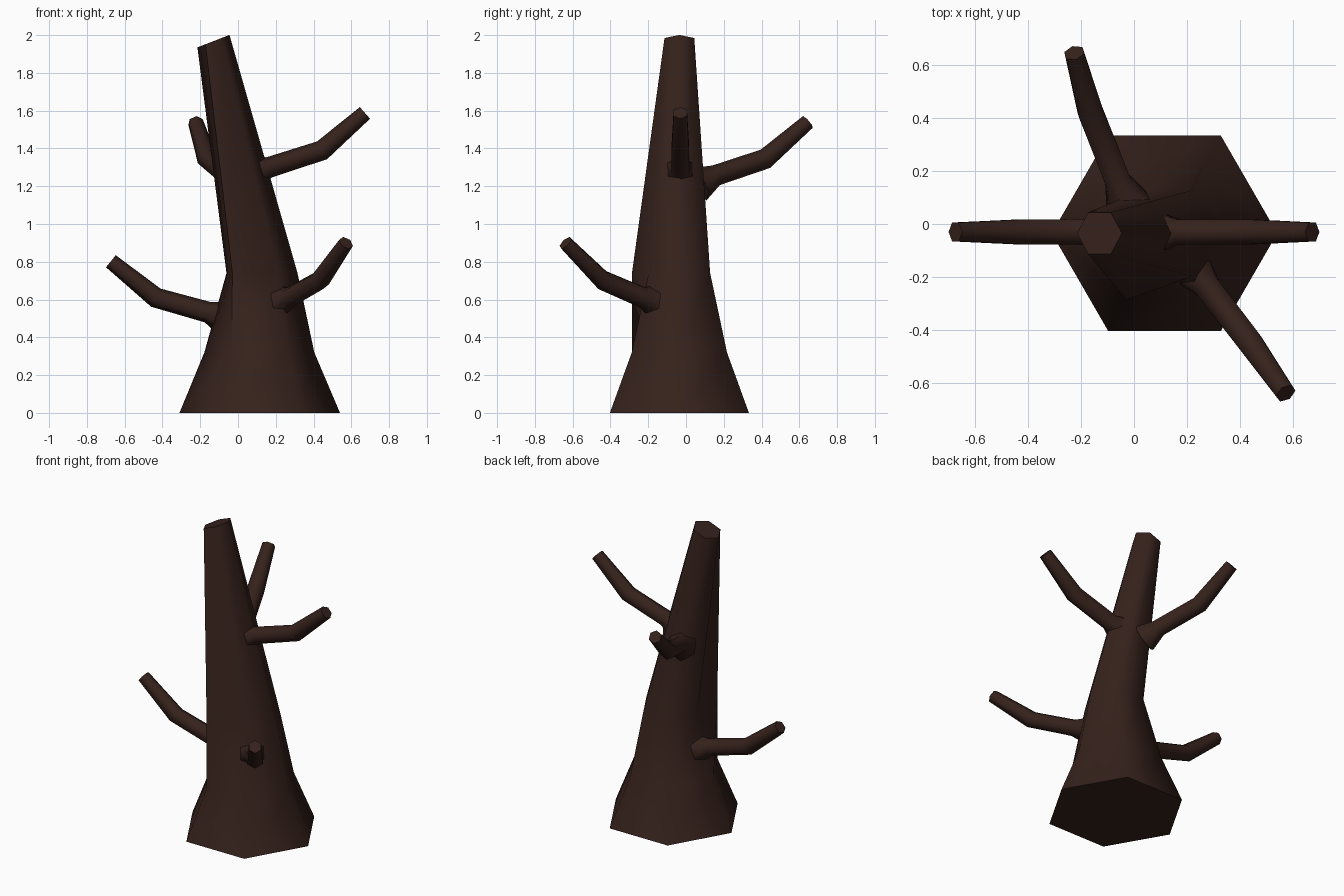
import bpy, math
from mathutils import Vector

if "Cube" in bpy.data.objects:
    bpy.data.objects.remove(bpy.data.objects["Cube"])

bark = bpy.data.materials.new("dark_bark")
bark.diffuse_color = (0.036, 0.0155, 0.011, 1)
bark.use_nodes = True
bark.node_tree.nodes["Principled BSDF"].inputs["Base Color"].default_value = bark.diffuse_color


def skin(name, rings):
    """Join six-sided rings into a closed tube."""
    n = len(rings[0])
    verts = [v for ring in rings for v in ring]
    faces = [list(range(n))[::-1],
             [(len(rings) - 1) * n + i for i in range(n)]]
    for k in range(len(rings) - 1):
        for i in range(n):
            j = (i + 1) % n
            faces.append([k * n + i, k * n + j, (k + 1) * n + j, (k + 1) * n + i])
    mesh = bpy.data.meshes.new(name)
    mesh.from_pydata(verts, [], faces)
    mesh.materials.append(bark)
    obj = bpy.data.objects.new(name, mesh)
    bpy.context.collection.objects.link(obj)
    bpy.ops.object.select_all(action='DESELECT')
    obj.select_set(True)
    bpy.context.view_layer.objects.active = obj
    bpy.ops.object.shade_smooth_by_angle(angle=math.radians(62))
    return obj


# Trunk: leaning hexagonal rings (centre x, z, radius, tilt)
rings = []
for cx, z, r, tilt in [(0.115, 0, 0.425, 0), (0.113, 0.32, 0.291, 0),
                       (0.127, 0.74, 0.188, 0), (-0.13, 1.968, 0.091, 0.37)]:
    ring = []
    for i in range(6):
        a = math.radians(60 * i)
        x = r * math.cos(a)
        ring.append(Vector((cx + x * math.cos(tilt), -0.035 + r * math.sin(a),
                            z + x * math.sin(tilt))))
    rings.append(ring)
rings[2][4] = Vector((-0.03, -0.286, 0.74))  # bulging front-left ridge
skin("trunk", rings)


# Branches: flared root, neck, elbow, tip (x, y, z, radius)
def branch(name, pts):
    pos = [Vector(p[:3]) for p in pts]
    rings = []
    for k, p in enumerate(pos):
        steps = [(pos[i + 1] - pos[i]).normalized()
                 for i in (k - 1, k) if 0 <= i < len(pos) - 1]
        t = sum(steps, Vector()).normalized()
        side = t.cross(Vector((0, 0, 1))).normalized()
        up = side.cross(t)
        rings.append([p + pts[k][3] * (up * math.cos(math.radians(60 * i))
                                       - side * math.sin(math.radians(60 * i)))
                      for i in range(6)])
    skin(name, rings)


branch("upper_right_branch", [(0.11, -0.032, 1.285, 0.08), (0.165, -0.03, 1.30, 0.055),
                              (0.445, -0.03, 1.39, 0.054), (0.672, -0.03, 1.588, 0.041)])
branch("upper_back_branch", [(-0.02, 0.07, 1.21, 0.095), (-0.06, 0.16, 1.258, 0.056),
                             (-0.163, 0.42, 1.345, 0.055), (-0.225, 0.645, 1.54, 0.041)])
branch("lower_left_branch", [(-0.08, -0.03, 0.505, 0.09), (-0.16, -0.03, 0.533, 0.056),
                             (-0.435, -0.03, 0.61, 0.054), (-0.673, -0.03, 0.803, 0.041)])
branch("lower_front_branch", [(0.225, -0.175, 0.59, 0.085), (0.275, -0.235, 0.613, 0.056),
                              (0.435, -0.443, 0.703, 0.054), (0.572, -0.638, 0.90, 0.041)])
